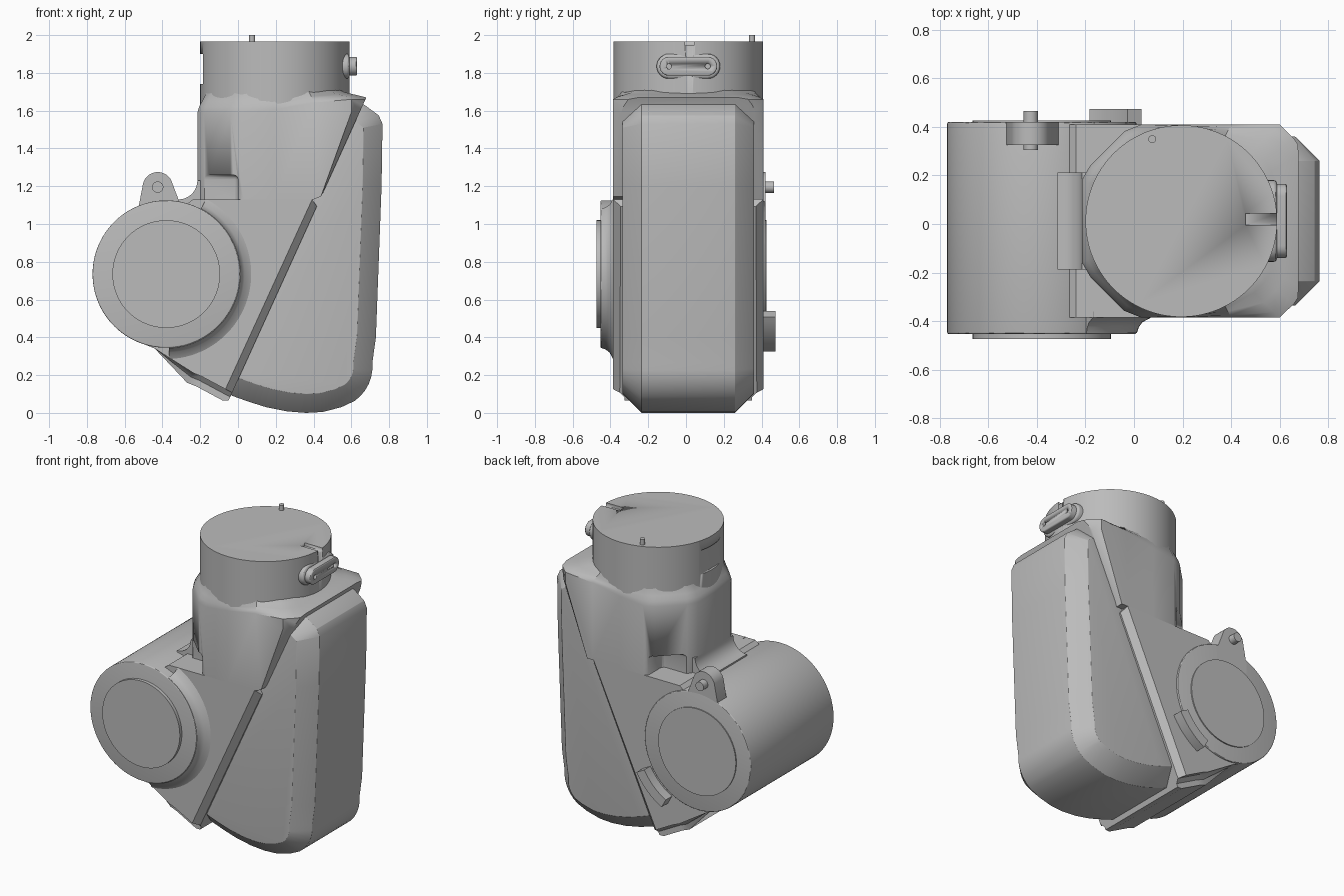
import bpy, bmesh, math
from mathutils import Vector

cube = bpy.data.objects.get("Cube")
if cube:
    bpy.data.objects.remove(cube, do_unlink=True)

grey = bpy.data.materials.new("plain_grey")
grey.use_nodes = True
COLOUR = (0.5, 0.5, 0.5, 1)
grey.diffuse_color = COLOUR
grey.node_tree.nodes["Principled BSDF"].inputs["Base Color"].default_value = COLOUR

YC = 0.012                      # middle of the housing in depth
HALF = 0.398                    # half depth of the housing
HUB = (-0.38, 0.735)            # centre of the side hub (x, z)
NECK = (0.195, YC)              # centre of the neck (x, y)
SEAM_CO = Vector((0.325, 0, 0.89))
SEAM_NO = Vector((2.2, 0, -1)).normalized()


def finish(name, bm, angle=30, soft=0.0):
    bmesh.ops.recalc_face_normals(bm, faces=bm.faces)
    mesh = bpy.data.meshes.new(name)
    bm.to_mesh(mesh)
    bm.free()
    mesh.materials.append(grey)
    obj = bpy.data.objects.new(name, mesh)
    bpy.context.collection.objects.link(obj)
    bpy.ops.object.select_all(action='DESELECT')
    obj.select_set(True)
    bpy.context.view_layer.objects.active = obj
    if soft:
        mod = obj.modifiers.new("soft_edges", 'BEVEL')
        mod.width, mod.segments = soft, 3
        mod.limit_method, mod.angle_limit = 'ANGLE', math.radians(28)
        bpy.ops.object.modifier_apply(modifier=mod.name)
    bpy.ops.object.shade_smooth_by_angle(angle=math.radians(angle))
    return obj


def prism_mesh(pts, axis, lo, hi):
    """Extrude a 2D outline along x (y,z), y (x,z) or z (x,y)."""
    place = {'x': lambda a, b, d: (d, a, b),
             'y': lambda a, b, d: (a, d, b),
             'z': lambda a, b, d: (a, b, d)}[axis]
    bm = bmesh.new()
    rings = [[bm.verts.new(place(a, b, d)) for a, b in pts] for d in (lo, hi)]
    bm.faces.new(rings[0])
    bm.faces.new(rings[1])
    for i in range(len(pts)):
        j = (i + 1) % len(pts)
        bm.faces.new((rings[0][i], rings[0][j], rings[1][j], rings[1][i]))
    bmesh.ops.recalc_face_normals(bm, faces=bm.faces)
    return bm


def prism(name, pts, axis, lo, hi, soft=0.0):
    return finish(name, prism_mesh(pts, axis, lo, hi), soft=soft)


def arc(centre, r, a0, a1, n):
    steps = [math.radians(a0 + (a1 - a0) * i / n) for i in range(n + 1)]
    return [(centre[0] + r * math.cos(a), centre[1] + r * math.sin(a)) for a in steps]


def disc(name, centre, r, axis, lo, hi, n=96, soft=0.0):
    return prism(name, arc(centre, r, 0, 360, n)[:-1], axis, lo, hi, soft)


def rect(a0, a1, b0, b1):
    return [(a0, b0), (a1, b0), (a1, b1), (a0, b1)]


def cut(obj, cutter):
    cutter.hide_render = True
    mod = obj.modifiers.new("cut", 'BOOLEAN')
    mod.operation, mod.object, mod.solver = 'DIFFERENCE', cutter, 'EXACT'
    bpy.context.view_layer.objects.active = obj
    bpy.ops.object.modifier_apply(modifier=mod.name)
    bpy.data.objects.remove(cutter, do_unlink=True)


def trim_at_seam(bm):
    """Cut the housing along the slanted seam and chamfer its long edges."""
    geom = bm.verts[:] + bm.edges[:] + bm.faces[:]
    out = bmesh.ops.bisect_plane(bm, geom=geom, plane_co=SEAM_CO, plane_no=SEAM_NO,
                                 clear_outer=True)
    rim = [e for e in out['geom_cut'] if isinstance(e, bmesh.types.BMEdge)]
    bmesh.ops.edgeloop_fill(bm, edges=rim)
    on_seam = lambda v: abs((v.co - SEAM_CO).dot(SEAM_NO)) < 1e-4
    long_edges = [e for e in bm.edges if all(on_seam(v) for v in e.verts)
                  and all(abs(abs(v.co.y - YC) - HALF) < 1e-3 for v in e.verts)]
    bmesh.ops.bevel(bm, geom=long_edges, offset=0.04, segments=1, affect='EDGES')


# Lower housing: full depth, with chamfered underside
outline = [(-0.40, 1.0), (-0.5, 0.6), (-0.5, 0.365), (-0.44, 0.34), (-0.27, 0.16),
           (-0.22, 0.14), (-0.08, 0.065), (0.3, 0.065), (0.6, 1.13), (-0.24, 1.13)]
bm = prism_mesh(outline, 'y', YC - HALF, YC + HALF)
under = [e for e in bm.edges if abs(e.verts[0].co.y - e.verts[1].co.y) < 1e-5
         and all(v.co.z < 0.35 and v.co.x < 0.29 for v in e.verts)]
bmesh.ops.bevel(bm, geom=under, offset=0.06, segments=3, affect='EDGES')
trim_at_seam(bm)
finish("lower_housing", bm)

# Upper housing: cut-corner plan blending into the round neck
half_plan = [(-0.215, 0.17), (-0.18, 0.23), (-0.04, 0.37), (0.03, HALF), (0.195, HALF),
             (0.40, HALF), (0.6, HALF), (0.66, 0.34), (0.70, 0.28)]
plan = [(x, YC - y) for x, y in half_plan] + [(x, YC + y) for x, y in reversed(half_plan)]
bm = bmesh.new()
rings = []
for level, blend in enumerate((0, 0, 0.18, 0.5, 0.82, 1)):
    ring = []
    for x, y in plan:
        v = Vector((x - NECK[0], y - NECK[1]))
        v = v.lerp(v.normalized() * 0.39, blend)
        shoulder = 1.59 if x < 0.1 else 1.59 + 0.07 * min(1, (x - 0.1) / 0.4)
        z = 1.13 if level == 0 else shoulder + (1.71 - shoulder) * (level - 1) / 4
        ring.append(bm.verts.new((v.x + NECK[0], v.y + NECK[1], z)))
    rings.append(ring)
for low, high in zip(rings, rings[1:]):
    for i in range(len(plan)):
        j = (i + 1) % len(plan)
        bm.faces.new((low[i], low[j], high[j], high[i]))
bm.faces.new(rings[0])
bm.faces.new(rings[-1])
trim_at_seam(bm)
upper = finish("upper_housing", bm, 35)

# Side pockets above the hub
for name, y0, y1 in (("front", -0.6, -0.22), ("back", 0.245, 0.6)):
    cut(upper, prism(name + "_pocket_cutter", rect(-0.4, 0.0, 1.10, 1.26), 'y', y0, y1, 0.025))
bpy.ops.object.shade_smooth_by_angle(angle=math.radians(35))

# Curved web between housing and hub
web = arc((-0.315, 1.23), 0.1, -90, 0, 8) + [(-0.15, 1.23), (-0.15, 1.0), (-0.315, 1.0)]
prism("hub_web", web, 'y', YC - 0.2, YC + 0.2)

# Slanted cover with chamfered rim
cover = [(0.56, 1.665), (0.67, 1.63), (0.745, 1.575), (0.765, 1.53), (0.76, 1.2),
         (0.73, 0.4)] + arc((0.49, 0.245), 0.222, 5, -75, 8) + \
        [(0.45, 0.005), (0.36, 0.0), (0.26, 0.008), (0.15, 0.03), (0.06, 0.058),
         (-0.03, 0.09), (-0.09, 0.13)]
cover = [p for i, p in enumerate(cover) if i != 13]
bm = prism_mesh(cover, 'y', YC - 0.348, YC + 0.348)
ends = {cover[0], cover[-1]}
is_end = lambda v: any(abs(v.co.x - a) + abs(v.co.z - b) < 1e-4 for a, b in ends)
rim = [e for e in bm.edges if abs(e.verts[0].co.y - e.verts[1].co.y) < 1e-5
       and not all(is_end(v) for v in e.verts)]
bmesh.ops.bevel(bm, geom=rim, offset=0.1, segments=1, affect='EDGES', clamp_overlap=False)
finish("cover", bm, 32, soft=0.02)

# Side hub with end plates
disc("hub", HUB, 0.39, 'y', -0.453, 0.42, 128, 0.006)
disc("hub_front_plate", HUB, 0.285, 'y', -0.475, -0.44)
disc("hub_back_plate", HUB, 0.285, 'y', 0.41, 0.427)

# Fillet where the hub stands out of the housing front
bm = bmesh.new()
profile = [(0.38, -0.449), (0.392, -0.449), (0.4, -0.425), (0.415, -0.405),
           (0.45, -0.386), (0.45, -0.36), (0.38, -0.36)]
loops = []
for i in range(41):
    a = math.radians(-88 + 150 * i / 40)
    loops.append([bm.verts.new((HUB[0] + r * math.cos(a), y, HUB[1] + r * math.sin(a)))
                  for r, y in profile])
for p, q in zip(loops, loops[1:]):
    for i in range(len(profile)):
        j = (i + 1) % len(profile)
        bm.faces.new((p[i], p[j], q[j], q[i]))
bm.faces.new(loops[0])
bm.faces.new(loops[-1])
finish("hub_fillet", bm, 40)

# Lug with pin on the hub
lug = arc((-0.425, 1.195), 0.08, 15, 165, 16) + [(-0.53, 1.07), (-0.53, 1.0), (-0.3, 1.0), (-0.3, 1.09)]
prism("lug", lug, 'y', 0.325, 0.42)
disc("lug_pin", (-0.425, 1.195), 0.03, 'y', 0.305, 0.465, 24)

# Curved stop block on the back of the hub
stop = arc(HUB, 0.47, -61, -29, 10) + arc(HUB, 0.405, -29, -61, 10)
prism("stop_block", stop, 'y', 0.38, 0.475)

# Neck with top slot and flat side window
neck = disc("neck", NECK, 0.395, 'z', 1.6, 1.965, 128)
cut(neck, prism("slot_cutter", rect(0.46, 0.7, -0.005, 0.043), 'z', 1.945, 2.1))
cut(neck, prism("flat_cutter", rect(YC - 0.12, YC + 0.12, 1.74, 1.9), 'x', -0.4, -0.186))
bpy.ops.object.shade_smooth_by_angle(angle=math.radians(25))
disc("neck_pin", (0.075, 0.35), 0.016, 'z', 1.9, 2.0, 20)


# Capsule-shaped connector on the neck
def capsule(r):
    return arc((0.115, 1.835), r, -90, 90, 12) + arc((-0.09, 1.835), r, 90, 270, 12)


prism("connector_base", capsule(0.066), 'x', 0.5, 0.59, 0.015)
connector = prism("connector", capsule(0.05), 'x', 0.5, 0.63, 0.008)
for y in (-0.09, 0.115):
    cut(connector, disc("hole_cutter", (y, 1.835), 0.014, 'x', 0.605, 0.7, 16))
